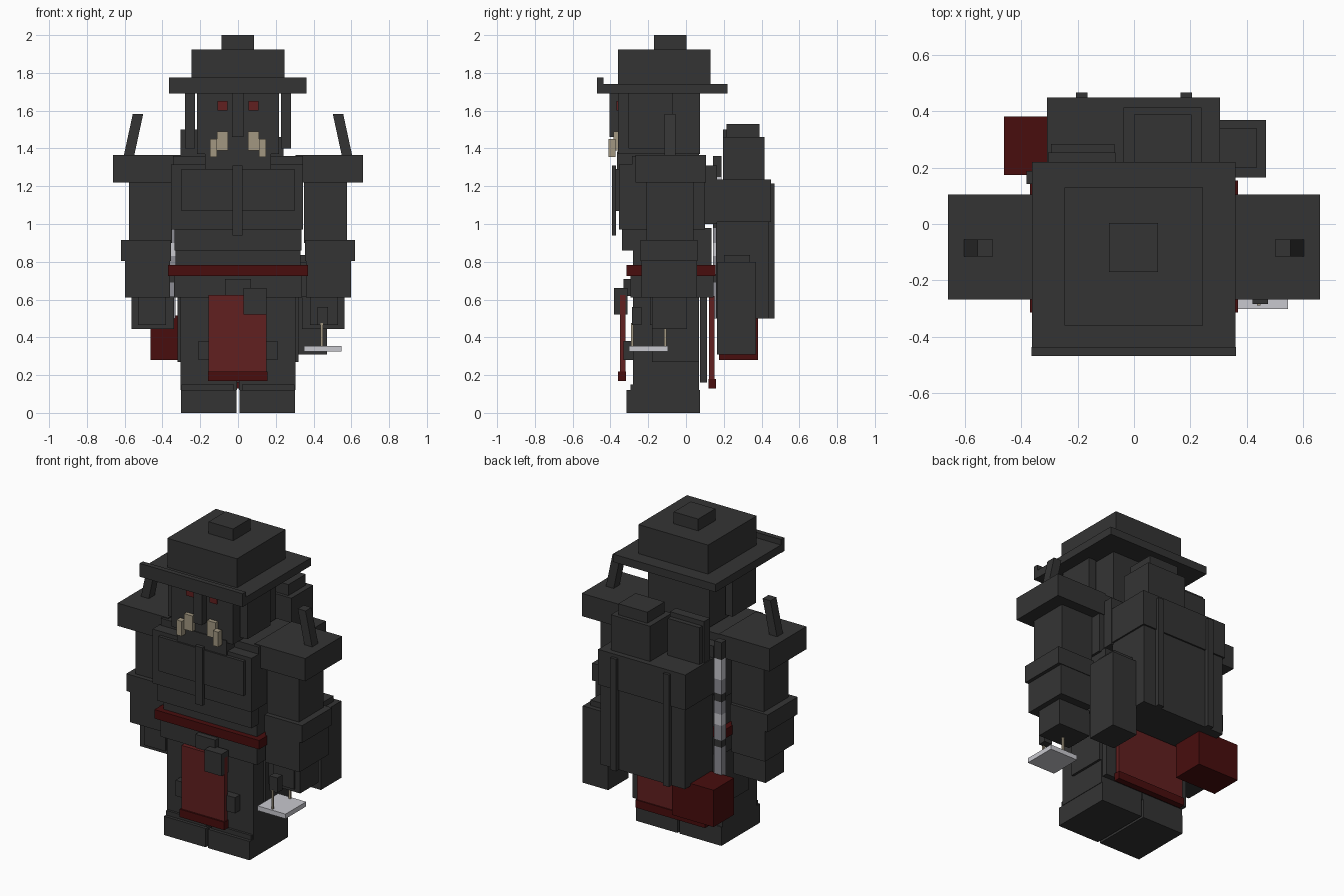
import bpy, bmesh, math
from mathutils import Matrix, Vector


def material(name, r, g, b):
    m = bpy.data.materials.new(name)
    m.diffuse_color = (r, g, b, 1)
    return m


DARK = material("charcoal", 0.034, 0.034, 0.034)
RED = material("cloth red", 0.12, 0.014, 0.014)
DEEP = material("deep red", 0.065, 0.004, 0.004)
TAN = material("ivory", 0.36, 0.31, 0.22)
SILVER = material("silver", 0.58, 0.58, 0.62)
STEEL = material("steel", 0.27, 0.27, 0.30)


def box(name, x, y, z, mat=DARK, lean=0.0):
    """Box from (min, max) ranges; lean shifts the top along x."""
    bm = bmesh.new()
    bmesh.ops.create_cube(bm, size=1)
    for v in bm.verts:
        top = v.co.z > 0
        v.co = Vector([(r[0] + r[1]) / 2 + c * (r[1] - r[0])
                       for c, r in zip(v.co, (x, y, z))])
        if top:
            v.co.x += lean
    me = bpy.data.meshes.new(name)
    bm.to_mesh(me)
    bm.free()
    me.materials.append(mat)
    ob = bpy.data.objects.new(name, me)
    bpy.context.collection.objects.link(ob)
    return ob


def pair(name, x, y, z, mat=DARK, lean=0.0):
    """The same box on both sides of the body."""
    box("right_" + name, x, y, z, mat, lean)
    box("left_" + name, (-x[1], -x[0]), y, z, mat, -lean)


# Legs and feet
pair("foot", (0.008, 0.302), (-0.315, 0.075), (0, 0.12))
pair("leg", (0.004, 0.305), (-0.28, 0.07), (0.12, 0.62))
pair("foot_cuff", (0.02, 0.30), (-0.295, 0.07), (0.12, 0.15))
pair("knee_pad", (0.12, 0.21), (-0.33, -0.18), (0.28, 0.38))
pair("thigh_plate", (0.29, 0.32), (-0.18, 0.07), (0.27, 0.61))
box("coat_tail", (-0.30, 0.30), (0.075, 0.11), (0.16, 0.61))

# Cloth panels with hems
box("front_cloth", (-0.155, 0.15), (-0.35, -0.32), (0.20, 0.625), RED)
box("front_hem", (-0.16, 0.155), (-0.36, -0.317), (0.17, 0.22), DEEP)
box("back_cloth", (-0.24, 0.24), (0.122, 0.15), (0.16, 0.62), RED)
box("back_hem", (-0.245, 0.245), (0.118, 0.158), (0.13, 0.18), DEEP)

# Hips and belt
box("hips", (-0.34, 0.34), (-0.295, 0.145), (0.61, 0.73))
box("belt", (-0.37, 0.37), (-0.315, 0.155), (0.725, 0.782), DEEP)
box("buckle", (-0.07, 0.07), (-0.33, -0.29), (0.62, 0.71))
box("belt_pouch", (0.03, 0.15), (-0.38, -0.31), (0.52, 0.66))

# Torso
box("abdomen", (-0.33, 0.33), (-0.28, 0.135), (0.78, 0.98))
box("rib_plate", (-0.335, 0.335), (-0.34, -0.27), (0.86, 0.975))
box("chest", (-0.345, 0.345), (-0.285, 0.10), (0.97, 1.36))
box("breastplate", (-0.355, 0.345), (-0.355, -0.28), (0.97, 1.315))
box("chest_panel", (-0.30, 0.30), (-0.375, -0.35), (1.07, 1.29))
box("chest_ridge", (-0.028, 0.024), (-0.393, -0.37), (0.94, 1.31))
box("collar", (-0.175, 0.175), (-0.365, 0.07), (1.29, 1.385))
pair("shoulder_strap", (0.10, 0.31), (0.09, 0.165), (1.0, 1.31))

# Arms, with shoulder plates and spikes
pair("shoulder_plate", (0.305, 0.662), (-0.268, 0.105), (1.22, 1.365))
pair("upper_arm", (0.35, 0.577), (-0.21, 0.04), (0.90, 1.23))
pair("elbow_guard", (0.355, 0.62), (-0.24, 0.062), (0.805, 0.915))
pair("forearm", (0.36, 0.598), (-0.235, 0.058), (0.61, 0.81))
pair("hand", (0.34, 0.565), (-0.18, 0.005), (0.445, 0.615))
pair("hand_plate", (0.38, 0.53), (-0.19, -0.175), (0.465, 0.61))
pair("shoulder_spike", (0.55, 0.605), (-0.115, -0.055), (1.36, 1.582), DARK, -0.048)

# Head and face
box("head", (-0.217, 0.217), (-0.36, 0.075), (1.37, 1.70))
pair("cheek_flap", (0.228, 0.28), (-0.305, -0.07), (1.40, 1.695))
box("nose_ridge", (-0.032, 0.028), (-0.405, -0.35), (1.46, 1.69))
pair("eye", (0.055, 0.108), (-0.368, -0.359), (1.60, 1.652), RED)
pair("inner_tusk", (0.052, 0.11), (-0.385, -0.355), (1.39, 1.49), TAN)
pair("outer_tusk", (0.11, 0.147), (-0.41, -0.372), (1.355, 1.45), TAN)

# Hat
box("hat_brim", (-0.363, 0.36), (-0.465, 0.22), (1.69, 1.74))
box("hat_lip", (-0.365, 0.362), (-0.47, -0.438), (1.69, 1.775))
box("hat_crown", (-0.247, 0.245), (-0.36, 0.13), (1.74, 1.925))
box("hat_top", (-0.088, 0.085), (-0.17, 0.003), (1.92, 2.0))

# Backpack
box("backpack", (-0.30, 0.295), (0.158, 0.44), (0.50, 1.02))
box("backpack_flap", (-0.31, 0.305), (0.158, 0.45), (1.01, 1.235))
pair("backpack_strap", (0.165, 0.207), (0.435, 0.468), (0.50, 1.215))
box("top_bundle", (-0.037, 0.24), (0.195, 0.415), (1.23, 1.46))
box("bundle_lid", (0, 0.205), (0.215, 0.39), (1.45, 1.53))
box("upright_book", (-0.295, -0.07), (0.20, 0.285), (1.23, 1.47))
box("book_cover", (-0.305, -0.065), (0.195, 0.255), (1.23, 1.50))
box("side_bag", (0.29, 0.47), (0.165, 0.37), (0.31, 0.80))
box("side_bag_lid", (0.29, 0.437), (0.20, 0.34), (0.79, 0.835))
box("red_pouch", (-0.462, -0.17), (0.175, 0.382), (0.28, 0.515), DEEP)

# Banded staff beside the backpack
STAFF = [(0.50, 0.69, STEEL), (0.69, 0.735, DARK), (0.735, 0.83, STEEL),
         (0.83, 0.90, SILVER), (0.90, 0.98, STEEL), (0.98, 1.03, DARK),
         (1.03, 1.12, STEEL), (1.12, 1.25, SILVER), (1.25, 1.36, DARK)]
for i, (lo, hi, mat) in enumerate(STAFF):
    box(f"staff_section_{i}", (-0.383, -0.33), (0.142, 0.188), (lo, hi), mat)

# Hanging tray with grip and two rods
box("tray", (0.35, 0.547), (-0.302, -0.095), (0.325, 0.355), SILVER)
box("tray_grip", (0.422, 0.477), (-0.285, -0.235), (0.465, 0.56))
for i, y in enumerate((-0.284, -0.11)):
    box(f"tray_rod_{i}", (0.438, 0.45), (y - 0.006, y + 0.006), (0.35, 0.475), TAN)
